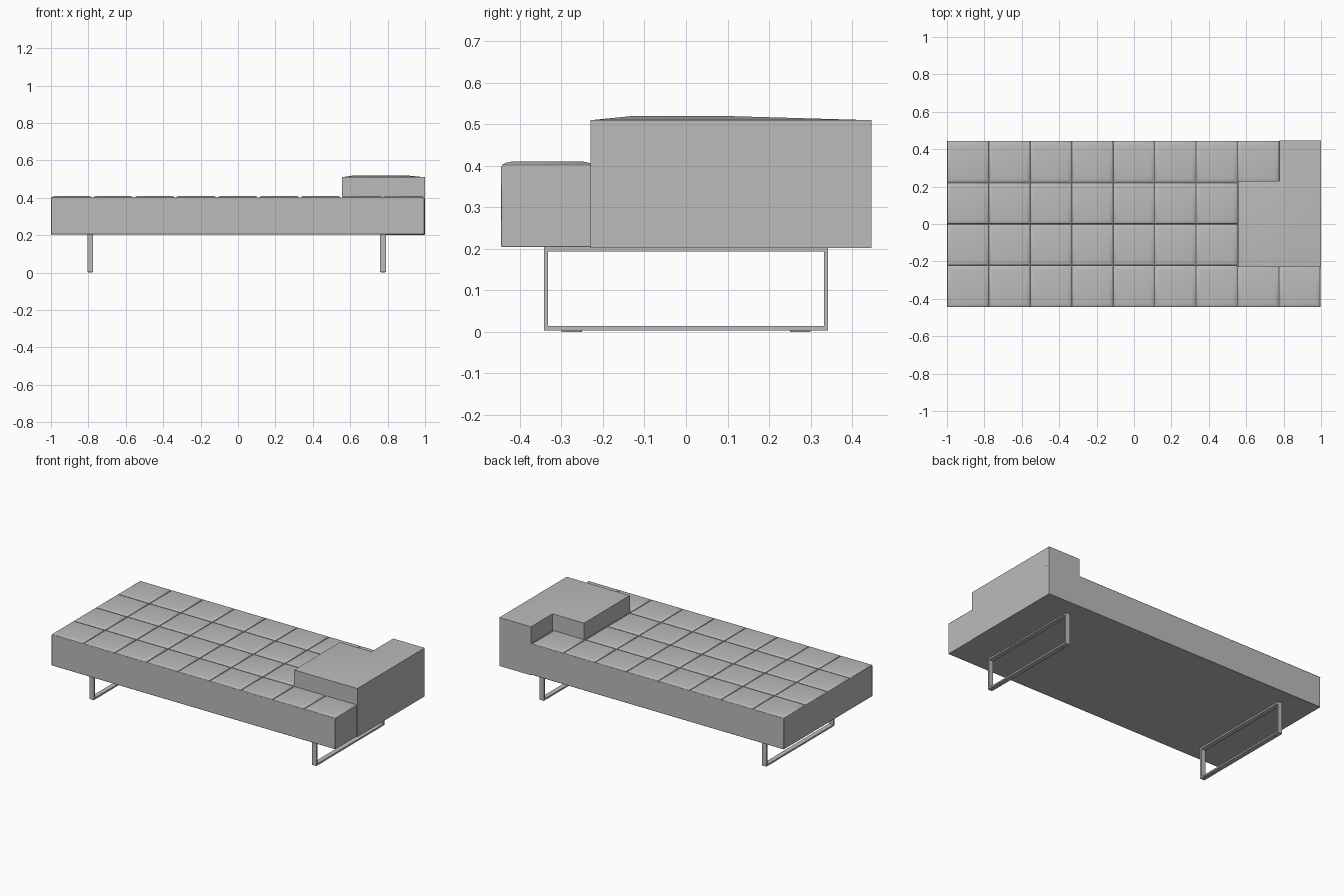
import bpy, bmesh

cube = bpy.data.objects.get("Cube")
if cube:
    bpy.data.objects.remove(cube, do_unlink=True)


def material(name, rgb):
    m = bpy.data.materials.new(name)
    m.use_nodes = True
    color = (*rgb, 1)
    m.diffuse_color = color
    m.node_tree.nodes["Principled BSDF"].inputs["Base Color"].default_value = color
    return m


grey = material("grey", (0.5, 0.5, 0.5))


def finish(name, bm, bevel=0.0):
    bmesh.ops.recalc_face_normals(bm, faces=bm.faces)
    mesh = bpy.data.meshes.new(name)
    bm.to_mesh(mesh)
    bm.free()
    mesh.materials.append(grey)
    ob = bpy.data.objects.new(name, mesh)
    bpy.context.collection.objects.link(ob)
    bpy.context.view_layer.objects.active = ob
    ob.select_set(True)
    if bevel:
        mod = ob.modifiers.new("soft_edges", "BEVEL")
        mod.width, mod.segments = bevel, 2
    bpy.ops.object.shade_smooth_by_angle(angle=0.6)
    ob.select_set(False)
    return ob


def add_box(bm, lo, hi):
    verts = bmesh.ops.create_cube(bm, size=1)["verts"]
    for v in verts:
        v.co = [(a + b) / 2 + c * (b - a) for a, b, c in zip(lo, hi, v.co)]


def add_pillow(bm, x0, x1, y0, y1, rings):
    """Stack of shrinking rectangles, closed on top."""
    loops = []
    for d, z in rings:
        corners = [(x0 + d, y0 + d), (x1 - d, y0 + d), (x1 - d, y1 - d), (x0 + d, y1 - d)]
        loops.append([bm.verts.new((x, y, z)) for x, y in corners])
    for low, high in zip(loops, loops[1:]):
        for i in range(4):
            j = (i + 1) % 4
            bm.faces.new((low[i], low[j], high[j], high[i]))
    bm.faces.new(loops[-1])


# Upholstered platform
bm = bmesh.new()
add_box(bm, (-1, -0.445, 0.204), (0.996, 0.445, 0.4))
finish("platform", bm, 0.003)

# Tufted squares, nine along and four across
pitch_x, pitch_y = 1.996 / 9, 0.89 / 4
tuft = [(0, 0.396), (0.002, 0.402), (0.006, 0.405), (0.013, 0.408), (0.024, 0.41)]
bm = bmesh.new()
for i in range(9):
    for j in range(4):
        x, y = -1 + i * pitch_x, -0.445 + j * pitch_y
        add_pillow(bm, x, x + pitch_x, y, y + pitch_y, tuft)
finish("tufted_squares", bm)

# L-shaped headrest with a slightly domed top
left, step, right = 0.556, 0.778, 1.0
front, notch, back = -0.23, 0.23, 0.447
outline = [(left, front), (right, front), (right, back),
           (step, back), (step, notch), (left, notch)]
bm = bmesh.new()
low = [bm.verts.new((x, y, 0.395)) for x, y in outline]
rim = [bm.verts.new((x, y, 0.51)) for x, y in outline]
for i in range(6):
    j = (i + 1) % 6
    bm.faces.new((low[i], low[j], rim[j], rim[i]))
bm.faces.new(low[::-1])
a, b, c, d = [bm.verts.new((x, y, 0.52)) for x, y in
              [(0.62, -0.13), (0.9, -0.13), (0.9, 0.1), (0.62, 0.1)]]
for face in [(a, b, c, d), (rim[0], rim[1], b, a), (rim[1], rim[2], c, b),
             (rim[2], rim[3], c), (rim[3], rim[4], c), (rim[4], d, c),
             (rim[4], rim[5], d), (rim[5], rim[0], a, d)]:
    bm.faces.new(face)
finish("headrest", bm)

# End block that carries the headrest down to the platform underside
bm = bmesh.new()
add_box(bm, (step, front, 0.202), (right, back, 0.45))
finish("headrest_end_block", bm)

# Sled legs: closed rectangular frames with small floor pads
for name, x in (("left_leg", 0.775), ("right_leg", -0.79)):
    bm = bmesh.new()
    x0, x1 = x - 0.015, x + 0.015
    for z in (0.004, 0.194):
        add_box(bm, (x0, -0.342, z), (x1, 0.342, z + 0.01))
    for s in (-1, 1):
        add_box(bm, (x0, s * 0.337 - 0.005, 0.004), (x1, s * 0.337 + 0.005, 0.204))
        add_box(bm, (x0 + 0.004, s * 0.275 - 0.025, 0), (x1 - 0.004, s * 0.275 + 0.025, 0.005))
    finish(name, bm)
